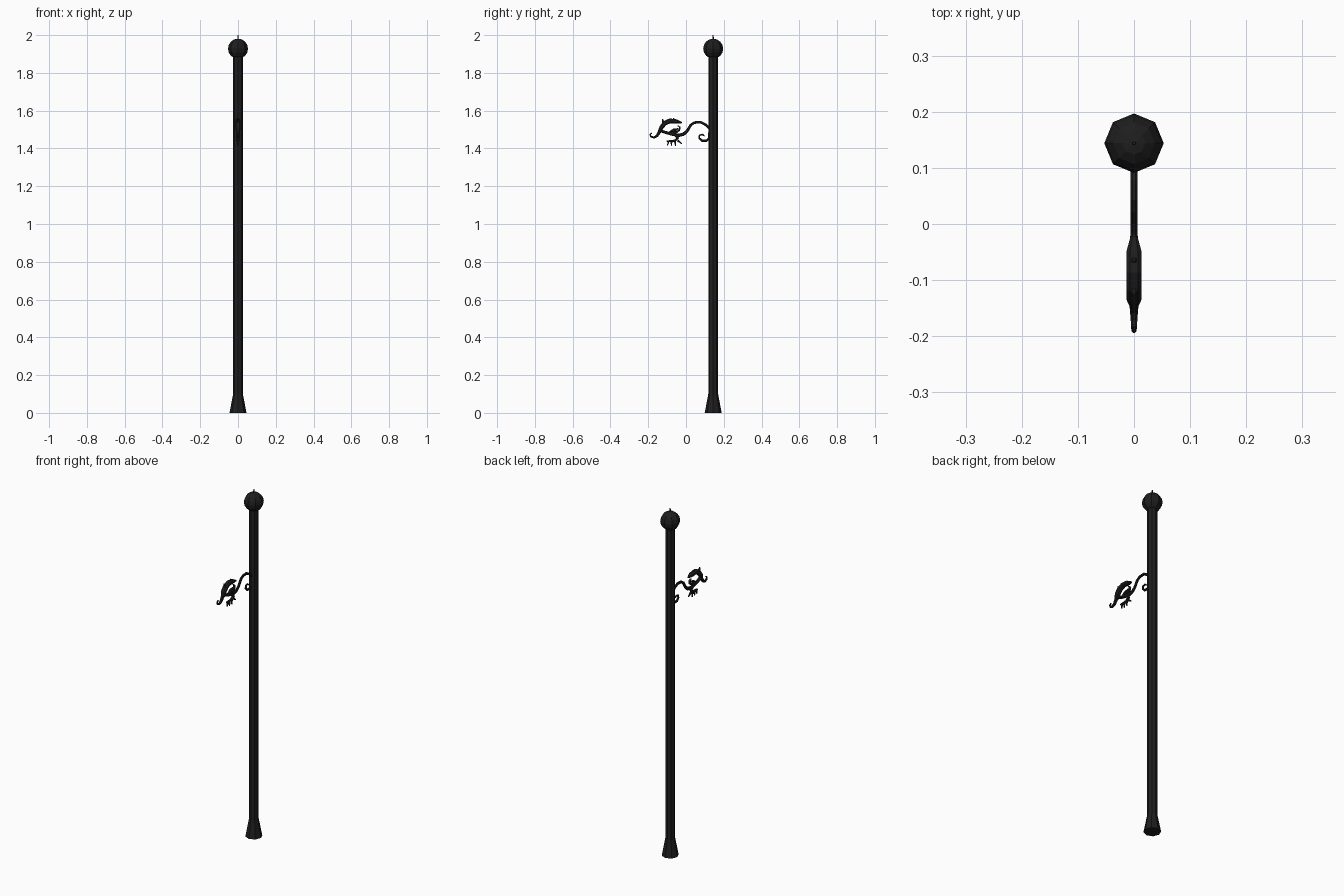
import bpy, bmesh, math
from mathutils import Vector

iron = bpy.data.materials.new("black iron")
iron.diffuse_color = (0.013, 0.013, 0.013, 1)
POLE_Y = 0.144


def finish(name, bm):
    bmesh.ops.recalc_face_normals(bm, faces=bm.faces)
    me = bpy.data.meshes.new(name)
    bm.to_mesh(me)
    bm.free()
    me.materials.append(iron)
    ob = bpy.data.objects.new(name, me)
    bpy.context.collection.objects.link(ob)
    return ob


def skin(bm, rings):
    """Bridge successive vertex rings and cap the ends."""
    for a, b in zip(rings, rings[1:]):
        n = len(a)
        for i in range(n):
            bm.faces.new((a[i], a[(i + 1) % n], b[(i + 1) % n], b[i]))
    bm.faces.new(rings[0])
    bm.faces.new(rings[-1])


def lathe(name, profile, sides=8):
    """Low-poly turned part around the pole axis, profile of (radius, z)."""
    bm = bmesh.new()
    rings = []
    for r, z in profile:
        rings.append([bm.verts.new((r * math.cos(2 * math.pi * i / sides),
                                    POLE_Y + r * math.sin(2 * math.pi * i / sides), z))
                      for i in range(sides)])
    skin(bm, rings)
    return finish(name, bm)


def stroke(name, pts):
    """Wrought bar in the y-z plane; points are (y, z, half thickness, half width in x)."""
    bm = bmesh.new()
    rings = []
    for i, (y, z, t, w) in enumerate(pts):
        a, b = pts[max(i - 1, 0)], pts[min(i + 1, len(pts) - 1)]
        d = Vector((0, b[0] - a[0], b[1] - a[1])).normalized()
        n = Vector((0, -d.z, d.y))
        c = Vector((0, y, z))
        section = ((w, .5), (.5 * w, 1), (-.5 * w, 1), (-w, .5),
                   (-w, -.5), (-.5 * w, -1), (.5 * w, -1), (w, -.5))
        rings.append([bm.verts.new(c + n * (k * t) + Vector((x, 0, 0))) for x, k in section])
    skin(bm, rings)
    return finish(name, bm)


# Pole with flared foot
lathe("pole", [(0.045, 0), (0.026, 0.1), (0.026, 1.89)])
# Faceted ball and pin on top
lathe("ball_finial", [(max(0.053 * math.sin(math.pi * k / 8), 0.001),
                       1.928 - 0.053 * math.cos(math.pi * k / 8)) for k in range(9)])
lathe("finial_pin", [(0.004, 1.97), (0.003, 2.0)], 6)

# Curving stem from the pole
stroke("bracket_stem", [
    (0.125, 1.505, .007, .006), (0.105, 1.525, .007, .006), (0.077, 1.539, .007, .006),
    (0.045, 1.537, .007, .006), (0.026, 1.525, .007, .006), (0.006, 1.492, .008, .006),
    (-0.014, 1.475, .009, .006), (-0.04, 1.469, .009, .008), (-0.085, 1.478, .008, .0085),
    (-0.14, 1.495, .007, .009)])
# Small scroll under the stem
stroke("lower_scroll", [
    (0.122, 1.485, .005, .005), (0.122, 1.455, .006, .006), (0.108, 1.441, .006, .006),
    (0.085, 1.441, .006, .006), (0.070, 1.455, .005, .005), (0.072, 1.470, .005, .005),
    (0.088, 1.474, .004, .004), (0.098, 1.466, .003, .004)])
# Thick crest ending in a curled tip
stroke("crest_and_curl", [
    (-0.022, 1.536, .004, .006), (-0.05, 1.543, .011, .0135), (-0.085, 1.546, .013, .0135),
    (-0.112, 1.534, .013, .0135), (-0.130, 1.512, .011, .0135), (-0.142, 1.485, .009, .008),
    (-0.154, 1.466, .007, .007), (-0.170, 1.458, .006, .006), (-0.185, 1.462, .005, .005),
    (-0.190, 1.474, .004, .004), (-0.181, 1.482, .003, .004)])
# Spiky ruff on the crest
for i, (y, z) in enumerate([(-0.118, 1.552), (-0.06, 1.558)]):
    stroke("crest_spike_%d" % i, [(y, z - .015, .008, .008), (y - .008, z + .004, .002, .003)])
# Inner leaf curl
stroke("inner_curl", [
    (-0.085, 1.482, .006, .008), (-0.055, 1.484, .006, .008), (-0.036, 1.496, .005, .007),
    (-0.032, 1.512, .004, .006), (-0.044, 1.521, .003, .005)])
stroke("inner_leaf", [(-0.09, 1.487, .002, .004), (-0.065, 1.496, .009, .008),
                      (-0.040, 1.505, .003, .004)])
# Leg and claws
stroke("leg", [(-0.058, 1.474, .009, .009), (-0.044, 1.455, .007, .008),
               (-0.058, 1.440, .007, .008), (-0.102, 1.438, .004, .006)])
for i, (y0, y1, z1) in enumerate([(-0.092, -0.098, 1.415), (-0.076, -0.078, 1.412),
                                  (-0.058, -0.056, 1.412), (-0.045, -0.022, 1.425)]):
    stroke("claw_%d" % i, [(y0, 1.442, .006, .006), (y1, z1, .002, .003)])
